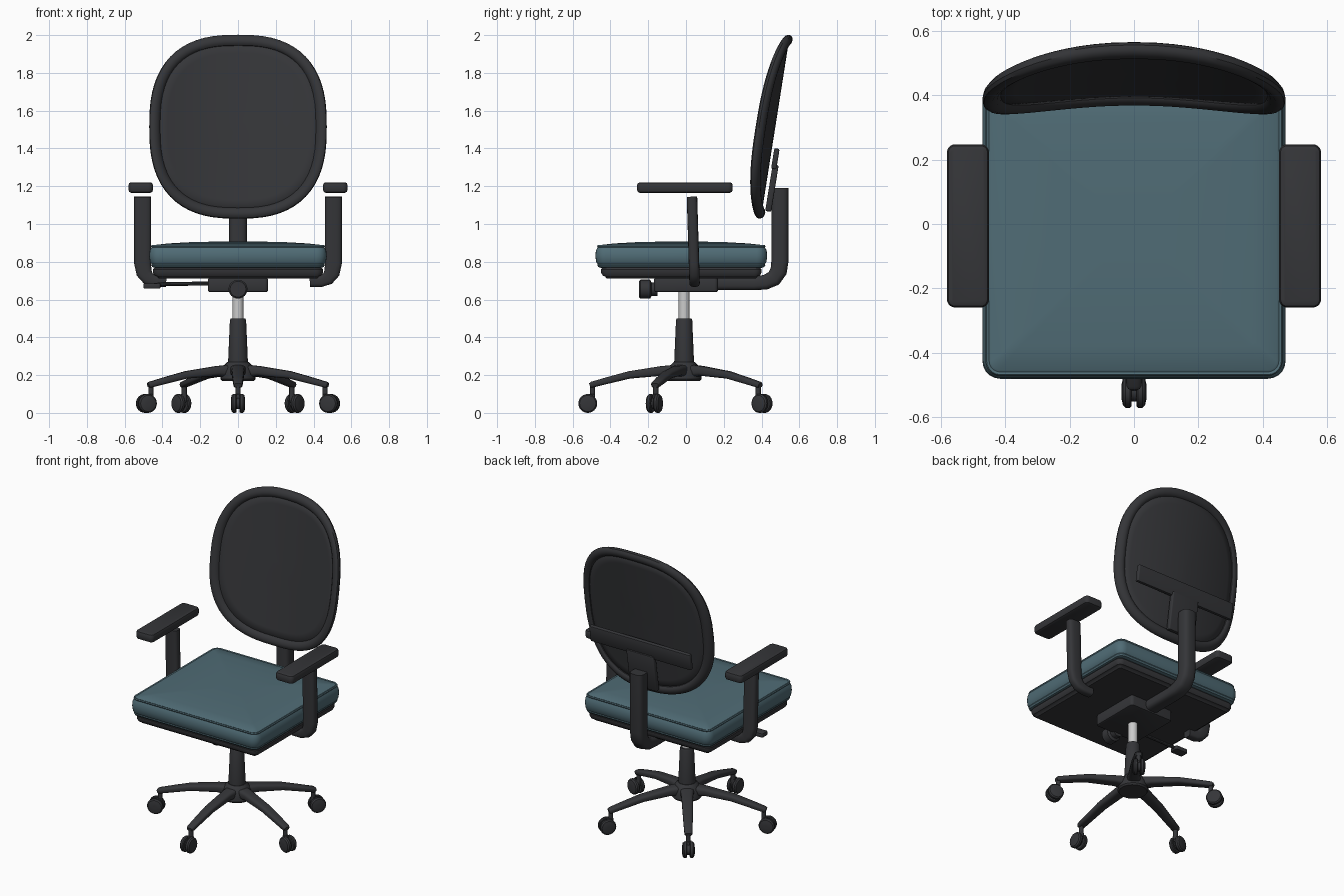
import bpy, bmesh, math
from mathutils import Matrix, Vector

if "Cube" in bpy.data.objects:
    bpy.data.objects.remove(bpy.data.objects["Cube"])

T, R = Matrix.Translation, Matrix.Rotation


def material(name, col):
    m = bpy.data.materials.new(name)
    m.diffuse_color = (*col, 1)
    m.use_nodes = True
    m.node_tree.nodes["Principled BSDF"].inputs["Base Color"].default_value = m.diffuse_color
    return m


DARK = material("dark_plastic", (0.035, 0.036, 0.04))
TEAL = material("teal_fabric", (0.08, 0.15, 0.18))
CHROME = material("chrome", (0.6, 0.6, 0.6))


def skin(name, rings, mat=DARK, M=Matrix(), closed=False, caps=True):
    """Bridge a list of point rings into a mesh object."""
    bm = bmesh.new()
    vs = [[bm.verts.new(M @ Vector(p)) for p in ring] for ring in rings]
    n = len(vs[0])
    pairs = list(zip(vs, vs[1:])) + ([(vs[-1], vs[0])] if closed else [])
    for a, b in pairs:
        for i in range(n):
            j = (i + 1) % n
            bm.faces.new((a[i], a[j], b[j], b[i]))
    if caps and not closed:
        bm.faces.new(vs[0])
        bm.faces.new(vs[-1])
    bmesh.ops.recalc_face_normals(bm, faces=bm.faces)
    me = bpy.data.meshes.new(name)
    bm.to_mesh(me)
    bm.free()
    ob = bpy.data.objects.new(name, me)
    me.materials.append(mat)
    bpy.context.collection.objects.link(ob)
    return ob


def sgnpow(v, e):
    return math.copysign(abs(v) ** e, v)


def lathe(name, prof, M=Matrix(), mat=DARK, n=24):
    rings = [[(r * math.cos(a), r * math.sin(a), z)
              for a in (2 * math.pi * i / n for i in range(n))] for r, z in prof]
    return skin(name, rings, mat, M)


def loft(name, hx, hy, r, levels, M=Matrix(), mat=DARK, seg=5):
    """Stack rounded rectangles; each level is (inset, z)."""
    rings = []
    for d, z in levels:
        rr, x, y = max(r - d, r * 0.3), hx - d, hy - d
        ring = []
        for q, (sx, sy) in enumerate(((1, 1), (-1, 1), (-1, -1), (1, -1))):
            for i in range(seg + 1):
                a = math.pi / 2 * (q + i / seg)
                ring.append((sx * (x - rr) + rr * math.cos(a), sy * (y - rr) + rr * math.sin(a), z))
        rings.append(ring)
    return skin(name, rings, mat, M)


def box(name, center, half, r, e, rx=0):
    """Rounded box: corner radius r, softened edge e."""
    hz = half[2]
    lv = [(e, -hz), (e * 0.3, -hz + e * 0.3), (0, -hz + e), (0, hz - e), (e * 0.3, hz - e * 0.3), (e, hz)]
    return loft(name, half[0], half[1], r, lv, T(center) @ R(rx, 4, 'X'))


def sweep(name, path, M=Matrix(), n=16, e=0.6):
    """Sweep a soft rectangle along an XZ path of (x, z, thickness, half width)."""
    rings = []
    for i, (a, b, t, w) in enumerate(path):
        p, q = path[max(i - 1, 0)], path[min(i + 1, len(path) - 1)]
        d = Vector((q[0] - p[0], q[1] - p[1])).normalized()
        ring = []
        for k in range(n):
            u = 2 * math.pi * (k + 0.5) / n
            c, s = t * sgnpow(math.cos(u), e), w * sgnpow(math.sin(u), e)
            ring.append((a - d.y * c, s, b + d.x * c))
        rings.append(ring)
    return skin(name, rings, DARK, M)


# five-star base with twin-wheel casters
wheel = [(0.012, -0.014), (0.046, -0.014), (0.05, -0.009), (0.05, 0.004), (0.043, 0.012), (0.025, 0.016), (0.008, 0.016)]
for i in range(5):
    M = T((0, -0.01, 0)) @ R(math.radians(-90 + 72 * i), 4, 'Z')
    sweep(f"base_leg_{i}", [(0.03, 0.222, 0.035, 0.045), (0.12, 0.222, 0.026, 0.036), (0.29, 0.201, 0.02, 0.032),
                            (0.4, 0.173, 0.018, 0.028), (0.49, 0.149, 0.016, 0.024), (0.5, 0.146, 0.011, 0.018)], M)
    C = M @ T((0.51, 0, 0.05))
    lathe(f"caster_stem_{i}", [(0.014, 0.02), (0.014, 0.1)], M @ T((0.485, 0, 0.05)), n=12)
    lathe(f"caster_axle_{i}", [(0.03, -0.012), (0.03, 0.012)], C @ R(math.pi / 2, 4, 'X'), n=16)
    box(f"caster_hood_{i}", C @ Vector((-0.02, 0, 0.028)), (0.016, 0.016, 0.022), 0.006, 0.005)
    for s in (1, -1):
        lathe(f"caster_wheel_{i}_{s}", wheel, C @ T((0, s * 0.022, 0)) @ R(-s * math.pi / 2, 4, 'X'))

# hub, gas lift
lift = T((0, -0.01, 0))
lathe("hub", [(0.085, 0.17), (0.093, 0.18), (0.09, 0.215), (0.075, 0.25), (0.055, 0.27)], lift)
lathe("column", [(0.053, 0.25), (0.052, 0.28), (0.043, 0.49), (0.039, 0.5)], lift)
lathe("gas_piston", [(0.029, 0.49), (0.029, 0.66)], lift, CHROME)

# tilt mechanism, tension knob, lever
box("mechanism", (0, 0, 0.677), (0.16, 0.17, 0.037), 0.02, 0.01)
lathe("tension_knob", [(0.042, -0.25), (0.05, -0.242), (0.05, -0.19), (0.035, -0.182), (0.035, -0.15)],
      T((0, 0, 0.655)) @ R(-math.pi / 2, 4, 'X'))
sweep("lever_rod", [(-0.14, 0.685, 0.011, 0.011), (-0.4, 0.682, 0.011, 0.011), (-0.47, 0.672, 0.011, 0.011)],
      T((0, -0.12, 0)), 10, 1)
box("lever_paddle", (-0.455, -0.12, 0.672), (0.045, 0.03, 0.014), 0.012, 0.006)

# seat pan and cushion
seat = T((0, -0.025, 0))
loft("seat_pan", 0.45, 0.425, 0.04, [(0.03, 0.712), (0.022, 0.722), (0.01, 0.726), (0, 0.742), (0, 0.76), (0.012, 0.775)], seat)
loft("seat_cushion", 0.47, 0.455, 0.055,
     [(0.03, 0.768), (0.016, 0.772), (0.01, 0.782), (0.012, 0.788), (0.004, 0.8), (0, 0.83), (0.003, 0.86),
      (0.012, 0.876), (0.009, 0.882), (0.013, 0.888), (0.021, 0.885), (0.028, 0.889), (0.1, 0.897), (0.22, 0.904), (0.36, 0.907)],
     seat, TEAL)

# armrests
for s, side in ((1, "right"), (-1, "left")):
    path = [(0.38, 0.695, 0.027), (0.44, 0.697, 0.03), (0.475, 0.712, 0.036), (0.497, 0.742, 0.042),
            (0.505, 0.79, 0.045), (0.505, 1.145, 0.045)]
    sweep(f"{side}_arm_post", [(s * x, z, t, 0.028) for x, z, t in path], T((0, 0.066, 0)) @ R(0.03, 4, 'X'))
    box(f"{side}_arm_pad", (s * 0.515, -0.006, 1.193), (0.065, 0.253, 0.028), 0.025, 0.015)

# back support bar, bracket, cross bar
sweep("back_support", [(0.1, 0.685, 0.035, 0.047), (0.36, 0.685, 0.036, 0.047), (0.42, 0.692, 0.04, 0.047),
                       (0.465, 0.712, 0.043, 0.047), (0.49, 0.75, 0.045, 0.047), (0.497, 0.8, 0.046, 0.047),
                       (0.497, 1.19, 0.046, 0.047)], R(math.pi / 2, 4, 'Z'))
box("back_bracket", (0, 0.455, 1.19), (0.1, 0.016, 0.125), 0.008, 0.008, -0.16)
box("back_cross_bar", (0, 0.473, 1.345), (0.37, 0.014, 0.055), 0.008, 0.008, -0.16)

# curved backrest: frame loop and panel
ZC, HX, HZ, N = 1.515, 0.44, 0.457, 64


def outline(k, f=1.0):
    u = 2 * math.pi * k / N
    return HX * f * sgnpow(math.cos(u), 2 / 2.6), HZ * f * sgnpow(math.sin(u), 2 / 2.6)


def back_y(x, z):
    return 0.466 + 0.158 * z - 0.07 * (x / 0.44) ** 2


frame = []
for k in range(N):
    x, z = outline(k)
    (x0, z0), (x1, z1) = outline(k - 1), outline(k + 1)
    d = Vector((x1 - x0, z1 - z0)).normalized()
    ring = []
    for j in range(12):
        a = 2 * math.pi * j / 12
        px, pz = x + d.y * 0.03 * math.cos(a), z - d.x * 0.03 * math.cos(a)
        ring.append((px, back_y(px, pz) + 0.026 * math.sin(a), ZC + pz))
    frame.append(ring)
skin("back_frame", frame, closed=True)

panel = []
for f in (1, 0.85, 0.7, 0.5, 0.3, 0.1, 0.01):
    panel.append([(x, back_y(x, z), ZC + z) for x, z in (outline(k, f) for k in range(N))])
ob = skin("back_panel", panel)
bm = bmesh.new()
bm.from_mesh(ob.data)
big = [f for f in bm.faces if len(f.verts) == N and f.calc_area() > 0.1]
bmesh.ops.delete(bm, geom=big, context='FACES_ONLY')
bmesh.ops.recalc_face_normals(bm, faces=bm.faces)
bm.to_mesh(ob.data)
bm.free()
solid = ob.modifiers.new("thickness", 'SOLIDIFY')
solid.thickness, solid.offset = 0.014, 0

# smooth shading with sharp edges kept
bpy.ops.object.select_all(action='SELECT')
bpy.context.view_layer.objects.active = ob
bpy.ops.object.shade_smooth_by_angle(angle=math.radians(35))
